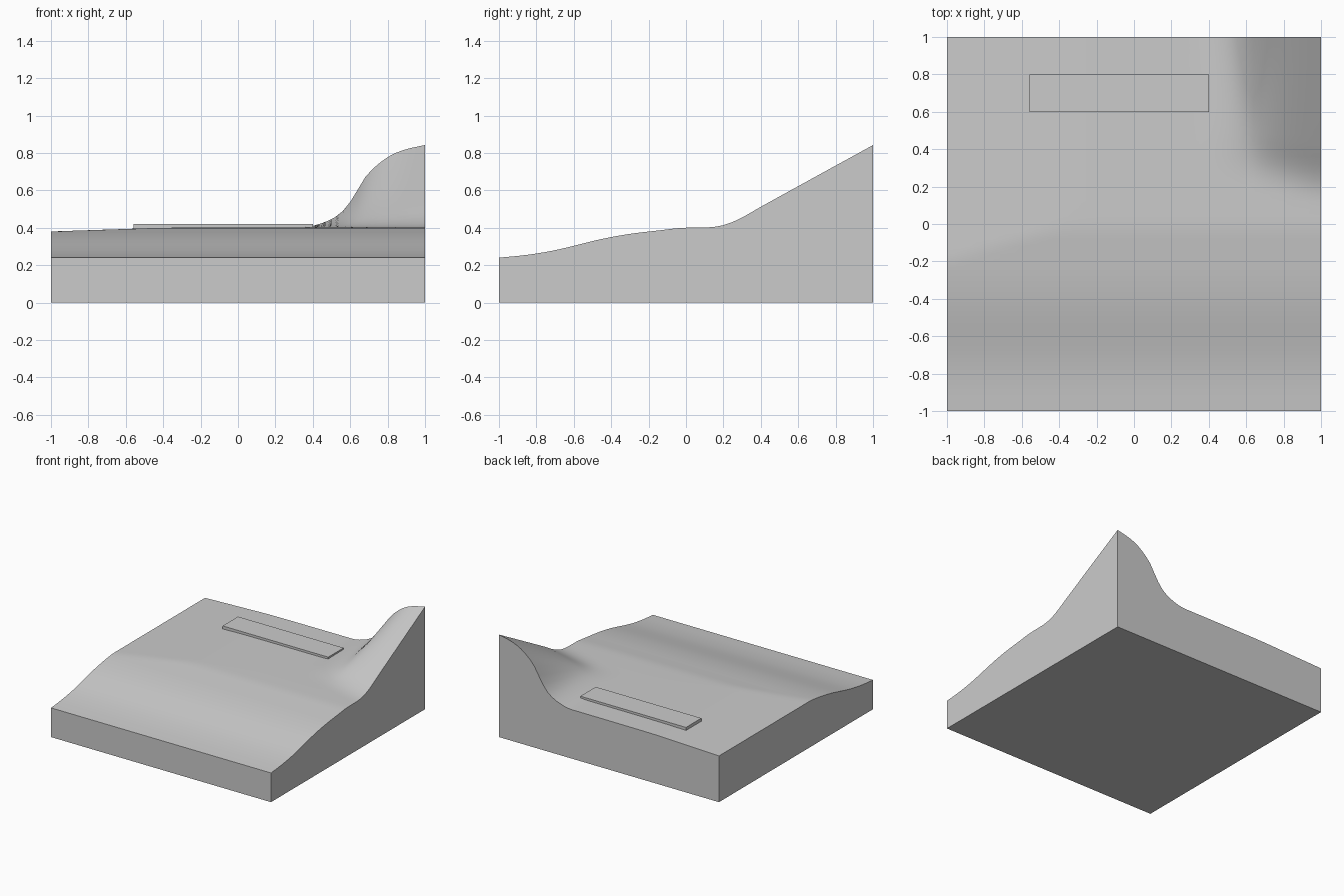
import bpy, bmesh
from math import radians

if "Cube" in bpy.data.objects:
    bpy.data.objects.remove(bpy.data.objects["Cube"])


def curve(points, t):
    """Smooth interpolation through a short profile."""
    if t <= points[0][0]:
        return points[0][1]
    for i in range(len(points) - 1):
        (x0, y0), (x1, y1) = points[i], points[i + 1]
        if t <= x1:
            def slope(k):
                a, b = points[max(k - 1, 0)], points[min(k + 1, len(points) - 1)]
                return (b[1] - a[1]) / (b[0] - a[0])
            h = x1 - x0
            u = (t - x0) / h
            return ((2*u**3 - 3*u*u + 1) * y0 + (u**3 - 2*u*u + u) * h * slope(i)
                    + (3*u*u - 2*u**3) * y1 + (u**3 - u*u) * h * slope(i + 1))
    return points[-1][1]


# Profiles: front bank along y, plateau along x, hill factors along x and y
BANK = [(-1, .24), (-.85, .255), (-.7, .28), (-.45, .34), (-.3, .367),
        (-.15, .385), (0, .4), (1, .402)]
PLATEAU = [(-1, .38), (-.7, .39), (-.35, .4), (1, .402)]
HILL_X = [(.35, 0), (.4, .018), (.5, .1), (.57, .22), (.62, .38), (.68, .61),
          (.75, .77), (.82, .88), (.9, .95), (1, 1)]
HILL_Y = [(.1, 0), (.15, .006), (.22, .04), (.3, .12), (.4, .25), (1, 1)]


def height(x, y):
    base = min(curve(BANK, y), curve(PLATEAU, x))
    # the foot of the hill slants back towards its left side
    shift = .25 * (1 - max(x, .6)) * min(1, (1 - y) / .7)
    return base + .44 * curve(HILL_X, x) * curve(HILL_Y, y - shift)


# Terrain block: closed solid with sculpted top
N = 50
bm = bmesh.new()
bmesh.ops.create_grid(bm, x_segments=N, y_segments=N, size=1)
ring = bmesh.ops.extrude_face_region(bm, geom=bm.faces[:])
for v in ring["geom"]:
    if isinstance(v, bmesh.types.BMVert):
        v.co.z = height(v.co.x, v.co.y)
bottom = [f for f in bm.faces if all(v.co.z == 0 for v in f.verts)]
bmesh.ops.dissolve_faces(bm, faces=bottom)
bmesh.ops.recalc_face_normals(bm, faces=bm.faces[:])
mesh = bpy.data.meshes.new("terrain")
bm.to_mesh(mesh)
bm.free()
terrain = bpy.data.objects.new("terrain", mesh)
bpy.context.collection.objects.link(terrain)
bpy.context.view_layer.objects.active = terrain
terrain.select_set(True)
bpy.ops.object.shade_smooth_by_angle(angle=radians(35))

# Flat strip lying on the plateau
bpy.ops.mesh.primitive_cube_add(size=1, location=(-.08, .7, .4))
strip = bpy.context.object
strip.name = "flat_strip"
strip.scale = (.96, .2, .04)
